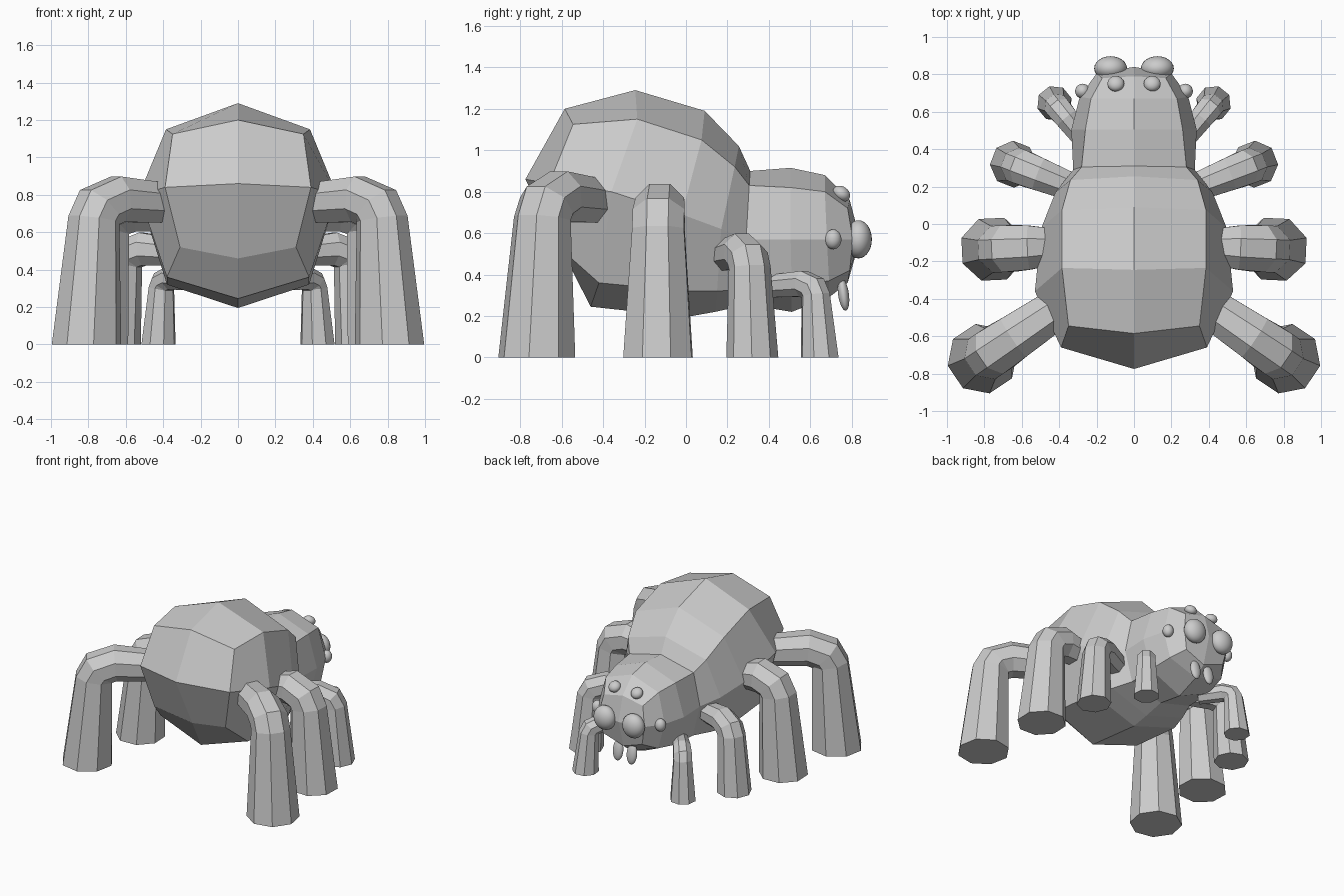
import bpy, bmesh, math
from mathutils import Vector, Matrix

if "Cube" in bpy.data.objects:
    bpy.data.objects.remove(bpy.data.objects["Cube"])

grey = bpy.data.materials.new("plain_grey")
grey.diffuse_color = (0.6, 0.6, 0.6, 1)
grey.use_nodes = True
grey.node_tree.nodes["Principled BSDF"].inputs["Base Color"].default_value = grey.diffuse_color


def finish(name, bm, smooth=False):
    bmesh.ops.recalc_face_normals(bm, faces=bm.faces[:])
    for f in bm.faces:
        f.smooth = smooth
    me = bpy.data.meshes.new(name)
    bm.to_mesh(me)
    bm.free()
    me.materials.append(grey)
    ob = bpy.data.objects.new(name, me)
    bpy.context.collection.objects.link(ob)
    return ob


def bridge(bm, a, b):
    n = len(a)
    for i in range(n):
        bm.faces.new((a[i], a[(i + 1) % n], b[(i + 1) % n], b[i]))


# Body: eight-sided rings from rear to face
# each ring: top (y, z), upper corner, side, lower corner (x, y, z), bottom (y, z)
RINGS = [
    ((-.585, 1.20), (.35, -.545, 1.125), (.39, -.66, .84), (.31, -.60, .52), (-.57, .46)),
    ((-.245, 1.29), (.385, -.235, 1.15), (.53, -.36, .80), (.38, -.42, .36), (-.46, .245)),
    ((.09, 1.19), (.385, .075, 1.05), (.495, -.02, .69), (.38, .0, .32), (.0, .195)),
    ((.255, 1.02), (.34, .235, .92), (.42, .17, .62), (.33, .15, .32), (.14, .22)),
    ((.31, .90), (.28, .305, .83), (.325, .29, .57), (.27, .30, .33), (.30, .255)),
    ((.505, .915), (.26, .505, .82), (.335, .505, .57), (.27, .51, .34), (.51, .22)),
    ((.67, .88), (.23, .67, .80), (.29, .68, .57), (.24, .69, .37), (.69, .29)),
    ((.79, .76), (.17, .78, .72), (.20, .805, .57), (.17, .79, .42), (.78, .36)),
]
bm = bmesh.new()
loops = []
for top, uc, side, lc, bot in RINGS:
    right = [uc, side, lc]
    pts = [(0, *top)] + right + [(0, *bot)] + [(-x, y, z) for x, y, z in reversed(right)]
    loops.append([bm.verts.new(p) for p in pts])
for a, b in zip(loops, loops[1:]):
    bridge(bm, a, b)
# Each end closes with four quads round a centre point
for ring, centre in ((loops[0], (0, -.775, .86)), (loops[-1], (0, .84, .57))):
    c = bm.verts.new(centre)
    for i in range(0, 8, 2):
        bm.faces.new((c, ring[i], ring[i + 1], ring[(i + 2) % 8]))
finish("body", bm)


# Legs: octagonal tubes that bend at the knee and widen to the foot
def leg(name, start, foot, z, r0, r, rfoot):
    s, f = Vector((*start, 0)), Vector((*foot, 0))
    length = (f - s).length
    d = (f - s).normalized()
    side = Vector((-d.y, d.x, 0))
    up = Vector((0, 0, 1))
    k = r / .115
    # distance along leg, height, tilt, radius
    path = [(0, z, 0, r0),
            (length - .19 * k, z + .02 * k, 5, r),
            (length - .08 * k, z - .02 * k, 45, r * 1.06),
            (length - .045 * k, z - .08 * k, 82, r * 1.06),
            (length, 0, 90, rfoot)]
    bm = bmesh.new()
    rings = []
    for dist, h, tilt, rad in path:
        t = math.radians(tilt)
        out = up * math.cos(t) + d * math.sin(t)
        c = s + d * dist + up * h
        R = rad / math.cos(math.pi / 8)
        rings.append([bm.verts.new(c + R * (out * math.cos(a) + side * math.sin(a)))
                      for a in [(i + .5) * math.pi / 4 for i in range(8)]])
    for a, b in zip(rings, rings[1:]):
        bridge(bm, a, b)
    bm.faces.new(rings[0])
    bm.faces.new(rings[-1])
    finish(name, bm)


LEGS = {
    "front_leg": ((.25, .43), (.425, .645), .345, .055, .062, .088),
    "second_leg": ((.34, .20), (.645, .32), .495, .075, .088, .116),
    "third_leg": ((.42, -.12), (.755, -.135), .70, .095, .118, .165),
    "rear_leg": ((.38, -.43), (.81, -.72), .755, .105, .122, .175),
}
for name, (s, f, *rest) in LEGS.items():
    for tag, m in (("right", 1), ("left", -1)):
        leg(f"{name}_{tag}", (s[0] * m, s[1]), (f[0] * m, f[1]), *rest)

# Eyes and fangs: smooth ellipsoids (centre, radii, tilt about x)
BLOBS = {
    "main_eye": ((.125, .832, .57), (.088, .065, .092), 0),
    "side_eye": ((.275, .71, .57), (.04, .04, .048), 0),
    "upper_eye": ((.097, .75, .79), (.045, .045, .035), -35),
    "fang": ((.06, .76, .305), (.042, .026, .08), 8),
}
for name, (c, rad, tilt) in BLOBS.items():
    for tag, m in (("right", 1), ("left", -1)):
        bm = bmesh.new()
        mat = (Matrix.Translation((c[0] * m, c[1], c[2]))
               @ Matrix.Rotation(math.radians(tilt), 4, 'X')
               @ Matrix.Diagonal((*rad, 1)))
        bmesh.ops.create_uvsphere(bm, u_segments=24, v_segments=14, radius=1, matrix=mat)
        finish(f"{name}_{tag}", bm, smooth=True)
